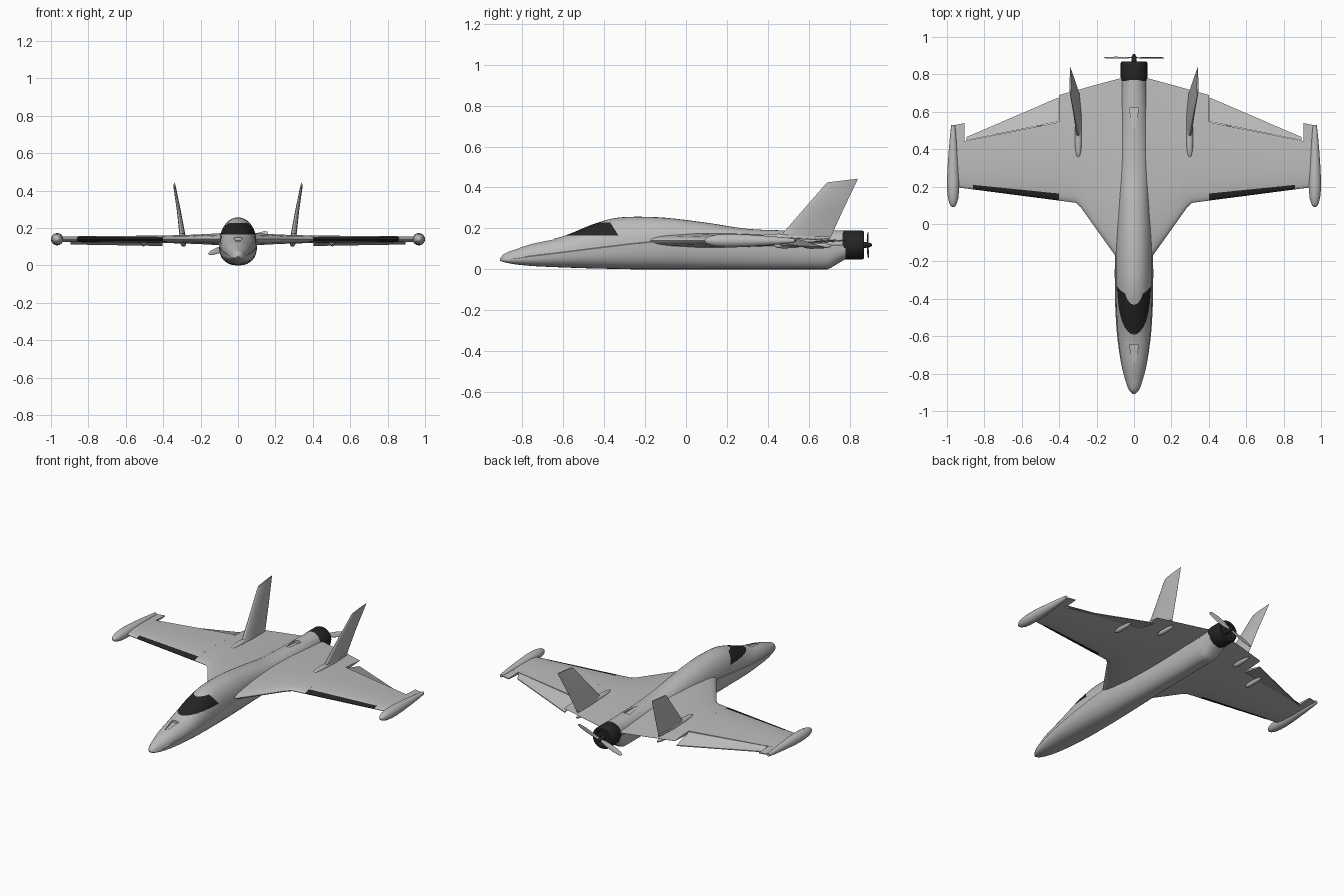
import bpy, bmesh, math
from mathutils import Vector

if "Cube" in bpy.data.objects:
    bpy.data.objects.remove(bpy.data.objects["Cube"])


def material(name, c):
    m = bpy.data.materials.new(name)
    m.diffuse_color = (c, c, c, 1)
    m.use_nodes = True
    m.node_tree.nodes["Principled BSDF"].inputs["Base Color"].default_value = m.diffuse_color
    return m


GREY = material("light grey", 0.5)
DARK = material("near black", 0.018)


def finish(name, bm, mats, mirror=False, angle=35):
    bmesh.ops.recalc_face_normals(bm, faces=bm.faces)
    me = bpy.data.meshes.new(name)
    bm.to_mesh(me)
    bm.free()
    ob = bpy.data.objects.new(name, me)
    bpy.context.collection.objects.link(ob)
    for m in mats:
        me.materials.append(m)
    bpy.ops.object.select_all(action='DESELECT')
    ob.select_set(True)
    bpy.context.view_layer.objects.active = ob
    bpy.ops.object.shade_smooth_by_angle(angle=math.radians(angle))
    if mirror:
        ob.modifiers.new("mirror", 'MIRROR')
    return ob


def loft_mesh(rings):
    bm = bmesh.new()
    vs = [[bm.verts.new(p) for p in r] for r in rings]
    n = len(vs[0])
    for a, b in zip(vs, vs[1:]):
        for j in range(n):
            bm.faces.new((a[j], a[(j + 1) % n], b[(j + 1) % n], b[j]))
    bm.faces.new(vs[0])
    bm.faces.new(vs[-1][::-1])
    return bm


def spindle(name, x, z, pts, mat=GREY, mirror=True, n=20):
    rings = [[(x + r * math.cos(2 * math.pi * k / n), y, z + r * math.sin(2 * math.pi * k / n))
              for k in range(n)] for y, r in pts]
    return finish(name, loft_mesh(rings), [mat], mirror)


TS = [1, .85, .65, .45, .25, .09, .04, .012, 0]


def airfoil(le, te, thick, axis, cut=1.0):
    # closed streamlined section from leading to trailing edge point
    le, te, axis = Vector(le), Vector(te), Vector(axis)

    def h(t):
        t *= cut
        return 5 * thick * (.2969 * t ** .5 - .126 * t - .3516 * t * t + .2843 * t ** 3 - .1015 * t ** 4)
    up = [le.lerp(te, t) + axis * h(t) for t in TS]
    low = [le.lerp(te, t) - axis * h(t) for t in TS[-2::-1]]
    return up + low


# fuselage stations: y, half width, top, bottom, height of the side crease
ST = [(-.91, .004, .052, .042, .047), (-.89, .025, .075, .035, .05), (-.84, .045, .095, .025, .056),
      (-.75, .068, .125, .016, .067), (-.6, .09, .162, .009, .085), (-.45, .1, .222, .004, .104),
      (-.35, .102, .25, .002, .116), (-.25, .103, .257, 0, .128), (-.1, .1, .252, 0, .14),
      (.1, .09, .228, 0, .14), (.3, .082, .198, 0, .138), (.5, .076, .19, 0, .13),
      (.69, .073, .19, 0, .122), (.71, .072, .19, .008, .12), (.78, .07, .19, .05, .118)]


def tangent(i, k):
    a, b = ST[max(i - 1, 0)], ST[min(i + 1, len(ST) - 1)]
    return (b[k] - a[k]) / (b[0] - a[0])


def station(i, t):
    a, b = ST[i], ST[i + 1]
    d = b[0] - a[0]
    out = [a[0] + d * t]
    for k in range(1, 5):
        if i >= 11:
            out.append(a[k] + (b[k] - a[k]) * t)
        else:
            out.append((2*t**3 - 3*t*t + 1) * a[k] + (t**3 - 2*t*t + t) * d * tangent(i, k)
                       + (3*t*t - 2*t**3) * b[k] + (t**3 - t*t) * d * tangent(i + 1, k))
    return out


def hull_ring(y, w, top, bot, zc):
    ring = []
    for k in range(17):                      # rounded upper half, slightly inset
        a = math.pi * k / 16
        ring.append((.95 * w * math.cos(a), y, zc + (top - zc) * math.sin(a)))
    for k in range(17):                      # boxier lower half
        a = math.pi * k / 16
        c, s = -math.cos(a), math.sin(a)
        ring.append((w * math.copysign(abs(c) ** .8, c), y, zc - .003 - (zc - .003 - bot) * abs(s) ** .8))
    return ring


rings = [hull_ring(*station(i, t / 5)) for i in range(len(ST) - 1) for t in range(5)]
rings.append(hull_ring(*ST[-1]))
bm = loft_mesh(rings)
# windscreen cut into the hull
cuts = [((0, 0, .165), (0, 0, 1)), ((0, 0, .228), (0, 0, 1)), ((0, -.33, .165), (0, .063, .04))]
for co, no in cuts:
    bmesh.ops.bisect_plane(bm, geom=bm.verts[:] + bm.edges[:] + bm.faces[:], dist=1e-5,
                           plane_co=co, plane_no=no)
for f in bm.faces:
    c = f.calc_center_median()
    behind = (c - Vector(cuts[2][0])).dot(Vector(cuts[2][1])) > 0
    f.material_index = int(.165 < c.z < .228 and not behind)
hull = finish("fuselage", bm, [GREY, DARK])

# recessed air inlets on the nose and the tail
for y0, y1, z0, z1 in [(-.74, -.645, .123, .134), (.51, .62, .188, .172)]:
    ring = [[(s * w, y, z) for s, z in ((-1, zf), (1, zf), (1, .3), (-1, .3))]
            for y, w, zf in ((y0, .009, z0), (y1, .024, z1))]
    cutter = finish("inlet_cutter", loft_mesh(ring), [GREY])
    cutter.hide_render = True
    mod = hull.modifiers.new("inlet", 'BOOLEAN')
    mod.operation, mod.solver, mod.object = 'DIFFERENCE', 'EXACT', cutter
    bpy.context.view_layer.objects.active = hull
    bpy.ops.object.modifier_apply(modifier=mod.name)
    bpy.data.objects.remove(cutter)
bpy.ops.object.select_all(action='DESELECT')
hull.select_set(True)
bpy.ops.object.shade_smooth_by_angle(angle=math.radians(35))

# inner wing with strake
UP = (0, 0, 1)
inner = [(.05, -.24, .785, .08), (.1, -.17, .772, .064), (.2, -.03, .745, .053),
         (.285, .09, .721, .046), (.31, .113, .715, .045), (.4, .125, .69, .04)]
finish("inner_wing", loft_mesh([airfoil((x, a, .14), (x, b, .14), t, UP) for x, a, b, t in inner]),
       [GREY], True)


# outer wing with dark leading edge strip
def wing_le(x):
    return .125 + (x - .4) * .13


def hinge(x):
    return .545 - (x - .4) * .2


bm = loft_mesh([airfoil((x, wing_le(x), .14), (x, hinge(x), .14), t, UP, .74)
                for x, t in ((.4, .04), (.86, .032), (.96, .03))])
for f in bm.faces:
    c = f.calc_center_median()
    t = (c.y - wing_le(c.x)) / (hinge(c.x) - wing_le(c.x))
    f.material_index = int(c.x > .4001 and c.x < .86 and t < .09)
finish("outer_wing", bm, [GREY, DARK], True)

# wing tip extension, drooped elevons
tip = [[(x, .42, .149), (x, y, .143), (x, y, .137), (x, .42, .131)] for x, y in ((.905, .54), (.965, .527))]
finish("wing_tip", loft_mesh(tip), [GREY], True)
elevon = [[(x, a, .147), (x, b, z + .003), (x, b, z - .003), (x, a, .129)]
          for x, a, b, z in ((.405, .547, .676, .107), (.895, .447, .465, .115))]
finish("elevon", loft_mesh(elevon), [GREY], True)

# tip pods, fin fairings and hinge fairings
spindle("tip_pod", .967, .14, [(.09, .003), (.096, .012), (.11, .02), (.14, .028), (.18, .032),
                               (.23, .033), (.3, .03), (.4, .023), (.48, .016), (.53, .01)])
spindle("fin_fairing", .298, .155, [(.355, .004), (.365, .011), (.39, .016), (.45, .019),
                                    (.55, .017), (.7, .006)])
for name, x, y, z in (("inner_hinge_fairing", .292, .57, .115), ("outer_hinge_fairing", .505, .43, .117)):
    spindle(name, x, z, [(y, .003), (y + .012, .011), (y + .04, .015), (y + .1, .013),
                         (y + .14, .006)], n=12)

# canted tail fins
fin = [((.294, .442, .14), (.294, .70, .14), .034), ((.315, .565, .282), (.315, .768, .29), .022),
       ((.338, .682, .416), (.34, .836, .432), .013), ((.339, .692, .425), (.341, .84, .443), .009)]
finish("tail_fin", loft_mesh([airfoil(a, b, t, (1, 0, 0)) for a, b, t in fin]), [GREY], True)

# engine, spinner and two-blade propeller
spindle("engine", 0, .119, [(.765, .069), (.77, .071), (.86, .071), (.87, .066), (.87, .05), (.85, .045)],
        DARK, False, 32)
spindle("propeller_hub", 0, .119, [(.84, .016), (.88, .014), (.895, .012), (.905, .008), (.91, .002)],
        DARK, False, 16)
d = Vector((math.cos(.35), 0, math.sin(.35)))
e = Vector((-d.z, 0, d.x))
blade = []
for s, c in ((-.168, .005), (-.155, .012), (-.11, .017), (-.05, .014), (0, .008),
             (.05, .014), (.11, .017), (.155, .012), (.168, .005)):
    o = Vector((0, .889, .119)) + d * s
    chord = (e + Vector((0, .25 if s > 0 else -.25, 0))) * c
    blade.append(airfoil(o - chord, o + chord, .005, (0, 1, 0)))
finish("propeller", loft_mesh(blade), [GREY])
